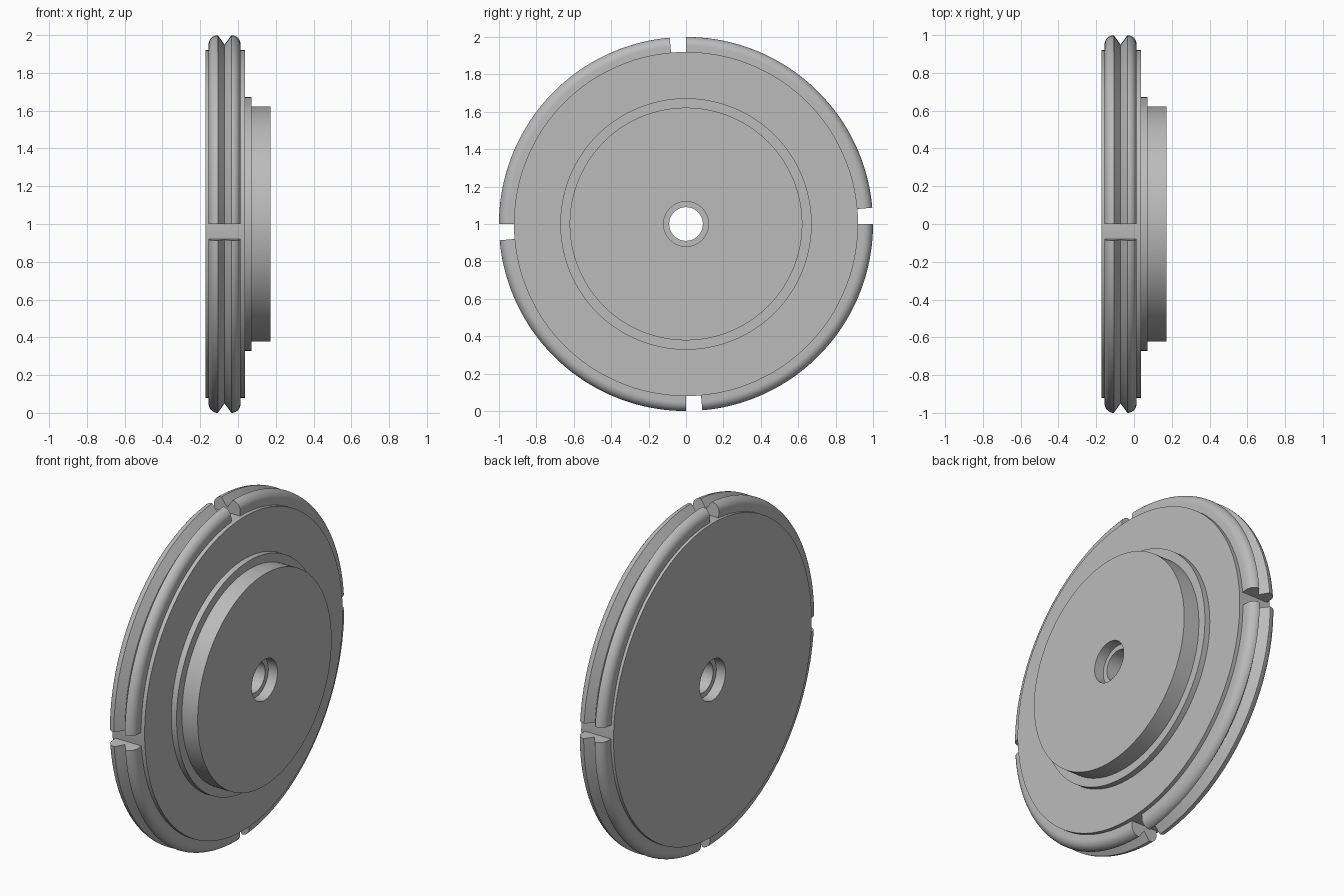
import bpy, bmesh
from math import radians, sin, cos, pi
from mathutils import Vector, Matrix

cube = bpy.data.objects.get("Cube")
if cube:
    bpy.data.objects.remove(cube, do_unlink=True)

grey = bpy.data.materials.new("plain grey")
grey.use_nodes = True
COLOUR = (0.5, 0.5, 0.5, 1)
grey.diffuse_color = COLOUR
grey.node_tree.nodes["Principled BSDF"].inputs["Base Color"].default_value = COLOUR

X_AXIS = Vector((1, 0, 0))
CENTRE = Matrix.Translation((0, 0, 1))


def revolve(name, profile, start=0, sweep=360, steps=144):
    """Turn a closed (x, radius) profile about the x axis, capping partial turns."""
    bm = bmesh.new()
    full = sweep == 360
    rings = []
    for i in range(steps if full else steps + 1):
        turn = Matrix.Rotation(radians(start + sweep * i / steps), 4, X_AXIS)
        rings.append([bm.verts.new(turn @ Vector((x, r, 0))) for x, r in profile])
    n = len(profile)
    pairs = list(zip(rings, rings[1:]))
    if full:
        pairs.append((rings[-1], rings[0]))
    else:
        bm.faces.new(rings[0])
        bm.faces.new(rings[-1])
    for a, b in pairs:
        for j in range(n):
            k = (j + 1) % n
            bm.faces.new((a[j], a[k], b[k], b[j]))
    bmesh.ops.recalc_face_normals(bm, faces=bm.faces)
    bm.transform(CENTRE)
    mesh = bpy.data.meshes.new(name)
    bm.to_mesh(mesh)
    bm.free()
    mesh.materials.append(grey)
    obj = bpy.data.objects.new(name, mesh)
    bpy.context.collection.objects.link(obj)
    bpy.ops.object.select_all(action="DESELECT")
    obj.select_set(True)
    bpy.context.view_layer.objects.active = obj
    bpy.ops.object.shade_smooth_by_angle(angle=radians(25))
    return obj


# Stepped disc with a bore that is counterbored from both faces
BACK, FACE, STEP, FRONT = -0.173, 0.037, 0.071, 0.173
BODY_R, STEP_R, BOSS_R = 0.92, 0.672, 0.622
BORE_R, COUNTERBORE_R, DEPTH = 0.09, 0.12, 0.06
revolve("stepped_disc", [
    (BACK, COUNTERBORE_R), (BACK, BODY_R), (FACE, BODY_R),
    (FACE, STEP_R), (STEP, STEP_R), (STEP, BOSS_R),
    (FRONT, BOSS_R), (FRONT, COUNTERBORE_R),
    (FRONT - DEPTH, COUNTERBORE_R), (FRONT - DEPTH, BORE_R),
    (BACK + DEPTH, BORE_R), (BACK + DEPTH, COUNTERBORE_R),
])

# Rim profile: two rounded shoulders with a V groove between them
MID, PEAK, ROUND = -0.071, 0.036, 0.049
arc = [(PEAK + ROUND * cos(t), 1 - ROUND + ROUND * sin(t))
       for t in (pi / 2 * i / 10 for i in range(11))]
half = [(PEAK + ROUND, BODY_R - 0.01)] + arc
rim = [(MID + x, r) for x, r in half] + [(MID, 0.95)]
rim += [(MID - x, r) for x, r in reversed(half)]

# Four rim segments, each leaving a narrow gap before the next
GAP = 5
for i in range(4):
    revolve(f"rim_segment_{i + 1}", rim, 90 * i + GAP, 90 - GAP, 40)
